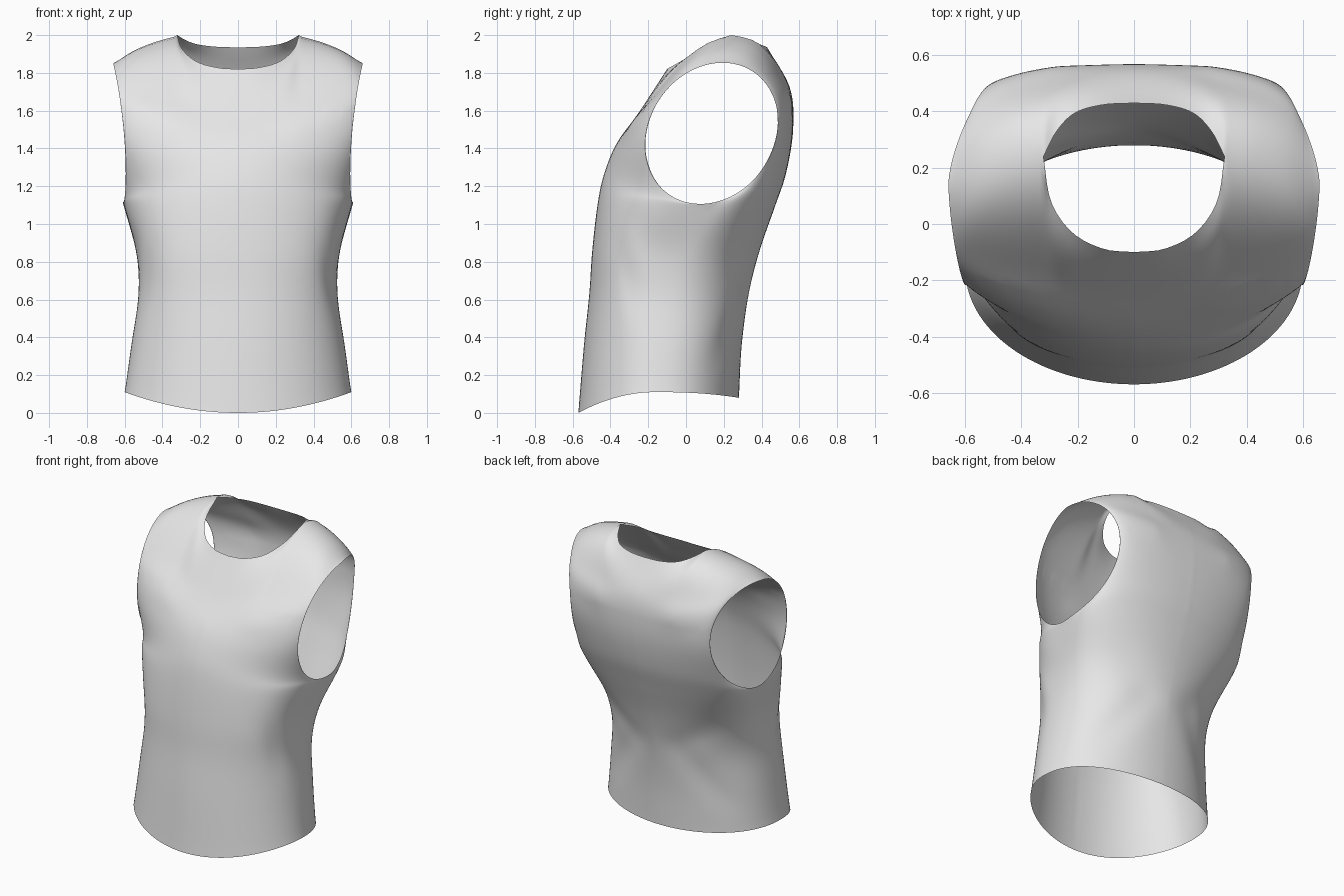
import bpy, bmesh, math
from mathutils import Vector as V

if "Cube" in bpy.data.objects:
    bpy.data.objects.remove(bpy.data.objects["Cube"])

COLS, STEP = 45, 10          # columns per half panel, rows per station gap


def hermite(p0, m0, p1, m1, f):
    f2, f3 = f * f, f * f * f
    return (p0 * (2*f3 - 3*f2 + 1) + m0 * (f3 - 2*f2 + f)
            + p1 * (3*f2 - 2*f3) + m1 * (f3 - f2))


def spline(pts, t, end=None):
    """Smooth curve through pts, t counted in points; end = last tangent."""
    n = len(pts) - 1
    i = min(int(t), n - 1)

    def tan(k):
        if k == 0:
            return pts[1] - pts[0]
        if k == n:
            return end if end is not None else pts[n] - pts[n - 1]
        return (pts[k + 1] - pts[k - 1]) / 2
    return hermite(pts[i], tan(i), pts[i + 1], tan(i + 1), t - i)


# centre line of each panel (y, z) from hem to upper chest
CENTRE = {
    1: [(-.57, 0), (-.54, .36), (-.512, .63), (-.497, .85), (-.47, 1.09),
        (-.435, 1.26), (-.365, 1.43), (-.25, 1.59)],
    -1: [(.28, .08), (.295, .36), (.332, .63), (.39, .86), (.47, 1.09),
         (.53, 1.27), (.567, 1.5), (.55, 1.72)],
}
# cross-section per station: arc in degrees and fullness
ARC = [90, 90, 90, 90, 90, 72, 64, 58]
FULL = {1: [1, .92, .72, .57, .58, .8, .95, 1],
        -1: [.85, .85, .85, .8, .72, .85, .75, .75]}
# side seam below the armhole
SIDE = [V(p) for p in [(.60, -.16, .11), (.566, -.14, .36), (.527, -.11, .63),
                       (.542, -.03, .86), (.61, .125, 1.11)]]
# half necklines and shoulder seam
NECK = {
    1: [V(p) for p in [(0, -.10, 1.82), (.11, -.088, 1.828), (.22, -.03, 1.86),
                       (.295, .08, 1.925), (.322, .24, 2.0)]],
    -1: [V(p) for p in [(0, .43, 1.935), (.11, .424, 1.938), (.21, .395, 1.95),
                        (.275, .33, 1.972), (.322, .24, 2.0)]],
}
SHOULDER = [V(p) for p in [(.322, .24, 2.0), (.435, .22, 1.968),
                           (.55, .185, 1.92), (.66, .145, 1.85)]]


def edge(d, t):
    """Outer edge of a panel: side seam, then half of the tilted armhole."""
    if t < 4:
        return spline(SIDE, t)
    a = math.radians((t - 4) * 45)
    s, c = max(math.sin(a), 0), math.cos(a)
    return V((.635 - .025 * c - s ** 1.5 * (.035 if d > 0 else .115),
              .135 - d * .352 * s - .01 * c,
              1.48 - .37 * c - d * .052 * s))


def station(d, k, s):
    """Cross-section k of a panel at s = 0 (centre) .. 1 (edge)."""
    if k == 8:
        if s <= 1 / 3 + 1e-6:
            return spline(NECK[d], min(s * 12, 4))
        return spline(SHOULDER, (s - 1 / 3) * 4.5)
    (yc, zc), e = CENTRE[d][k], edge(d, k)
    arc = math.radians(ARC[k])
    u = math.sin(s * math.pi / 2)
    c = math.cos(math.asin(min(1, u * math.sin(arc))))
    c = max(0, (c - math.cos(arc)) / (1 - math.cos(arc))) ** FULL[d][k]
    return V((e.x * u, e.y + (yc - e.y) * c, zc + (e.z - zc) * u * u))


# soft cloth folds: panel, horizontal axis, start, end, depth, width
FOLDS = [(1, 1, (-.33, 1.1), (0, .62), .02, .05),
         (1, 1, (-.38, 1.0), (-.25, .5), .018, .06),
         (-1, 0, (.5, .9), (.05, .6), .014, .07),
         (-1, 0, (.1, .72), (.5, .2), .014, .07)]


def fold(d, p):
    move = V((0, 0, 0))
    for panel, ax, a, b, depth, width in FOLDS:
        if panel != d:
            continue
        a, b, q = V(a), V(b), V((p[ax], p.z))
        f = max(0, min(1, (q - a).dot(b - a) / (b - a).length_squared))
        g = depth * math.sin(math.pi * f)
        g *= math.exp(-((q - a.lerp(b, f)).length / width) ** 2)
        if ax == 1:
            move.x -= g * max(0, min(1, (p.x - .3) / .2))
        else:
            move.y -= g
    return move


def panel_point(d, s, t):
    pts = [station(d, k, s) for k in range(9)]

    def over_tangent(r):
        # tangent at the top runs over the shoulder into the other panel
        v = (station(-d, 7, r) - station(d, 7, r)) * .85
        v.z *= .2
        return v
    w = min(1, s * 3) ** 2.5
    p = spline(pts, t, (pts[8] - pts[7]).lerp(over_tangent(s), w))
    if s > .3:
        at_edge = spline([station(d, k, 1) for k in range(9)], t, over_tangent(1))
        p = p + (edge(d, t) - at_edge) * s ** 6
    if s < 1:
        p = p + fold(d, p) * (1 - s ** 12)
    if s == 0:
        p.x = 0
    return p


# right half of the garment: front and back panels joined at side and shoulder
bm = bmesh.new()
for d in (1, -1):
    grid = [[bm.verts.new(panel_point(d, i / COLS, j / STEP))
             for i in range(COLS + 1)] for j in range(8 * STEP + 1)]
    for j in range(8 * STEP):
        for i in range(COLS):
            q = [grid[j][i], grid[j][i + 1], grid[j + 1][i + 1], grid[j + 1][i]]
            bm.faces.new(q if d > 0 else q[::-1])
bmesh.ops.remove_doubles(bm, verts=bm.verts, dist=.0002)
# relax the cloth below the shoulders, keeping the open rims in place
inner = [v for v in bm.verts if not v.is_boundary]
low = [v for v in inner if v.co.z < 1.6]
for verts, rounds in ((inner, 3), (low, 12)):
    for _ in range(rounds):
        bmesh.ops.smooth_vert(bm, verts=verts, factor=.5, use_axis_x=True,
                              use_axis_y=True, use_axis_z=True)
for f in bm.faces:
    f.smooth = True
mesh = bpy.data.meshes.new("sleeveless_top")
bm.to_mesh(mesh)
bm.free()

top = bpy.data.objects.new("sleeveless_top", mesh)
bpy.context.collection.objects.link(top)
cloth = bpy.data.materials.new("light grey cloth")
cloth.diffuse_color = (.8, .8, .8, 1)
cloth.use_nodes = True
cloth.node_tree.nodes["Principled BSDF"].inputs["Base Color"].default_value = cloth.diffuse_color
mesh.materials.append(cloth)

# left half
mirror = top.modifiers.new("mirror", 'MIRROR')
mirror.use_clip = True
mirror.merge_threshold = .0005
